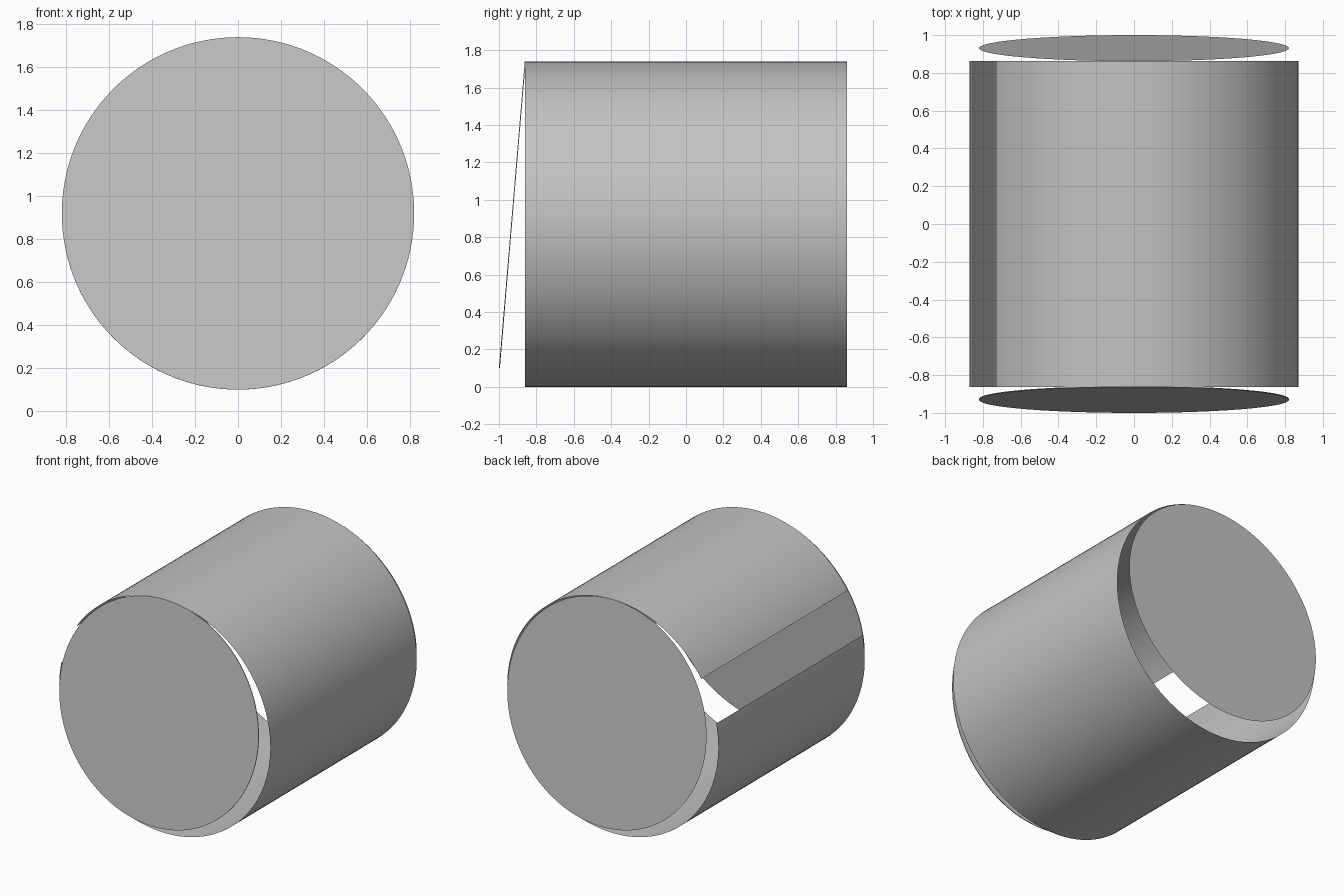
import bpy, bmesh
from math import sin, cos, radians, tau

cube = bpy.data.objects.get("Cube")
if cube:
    bpy.data.objects.remove(cube, do_unlink=True)

RADIUS = 0.87         # tube radius, also its centre height
HALF_LENGTH = 0.862   # tube half length along y
LID_RADIUS = 0.82
LID_SWING = 0.138     # how far the bottom of each lid stands out

grey = bpy.data.materials.new("plain grey")
grey.use_nodes = True
grey.diffuse_color = (0.55, 0.55, 0.55, 1)
grey.node_tree.nodes["Principled BSDF"].inputs["Base Color"].default_value = (0.55, 0.55, 0.55, 1)


def finish(name, bm):
    mesh = bpy.data.meshes.new(name)
    bm.to_mesh(mesh)
    bm.free()
    mesh.materials.append(grey)
    obj = bpy.data.objects.new(name, mesh)
    bpy.context.collection.objects.link(obj)
    return obj


def slotted_tube(start, end, steps=120):
    """Open sheet swept around the y axis, leaving a slot on the -x side."""
    bm = bmesh.new()
    rows = []
    for i in range(steps + 1):
        a = radians(start + (end - start) * i / steps)
        x, z = -RADIUS * cos(a), RADIUS + RADIUS * sin(a)
        rows.append([bm.verts.new((x, y, z)) for y in (-HALF_LENGTH, HALF_LENGTH)])
    for (a, b), (c, d) in zip(rows, rows[1:]):
        bm.faces.new((a, c, d, b)).smooth = True
    bm.normal_update()
    bm.faces.ensure_lookup_table()
    f = bm.faces[0]
    if f.normal.x * f.calc_center_median().x < 0:
        bmesh.ops.reverse_faces(bm, faces=bm.faces[:])
    return finish("tube_body", bm)


def lid(name, side, steps=120):
    """Flat disc touching the top of the tube end and swung out at the bottom."""
    bm = bmesh.new()
    ring = []
    for i in range(steps):
        a = tau * i / steps
        y = side * (HALF_LENGTH + LID_SWING * (1 - cos(a)) / 2)
        z = 2 * RADIUS - LID_RADIUS * (1 - cos(a))
        ring.append(bm.verts.new((LID_RADIUS * sin(a), y, z)))
    face = bm.faces.new(ring)
    face.normal_update()
    if face.normal.y * side < 0:
        face.normal_flip()
    return finish(name, bm)


# Tube with a lengthwise slot
slotted_tube(33, 371.5)

# End lids, the front one a thin plate
front_lid = lid("front_lid", -1)
lid("back_lid", 1)
plate = front_lid.modifiers.new("thickness", 'SOLIDIFY')
plate.thickness = 0.005
plate.offset = -1
